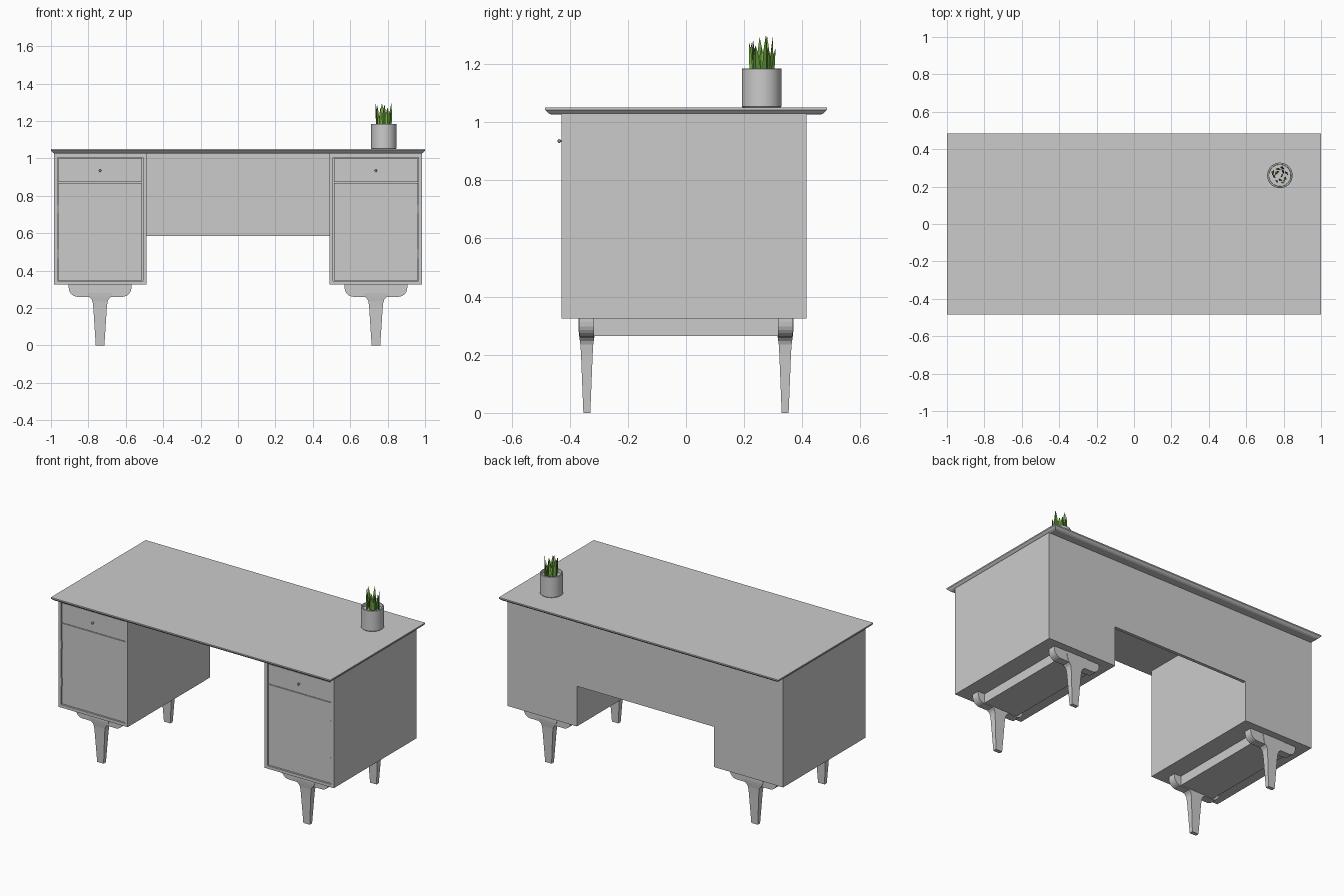
import bpy, bmesh, math, random
from mathutils import Vector

if "Cube" in bpy.data.objects:
    bpy.data.objects.remove(bpy.data.objects["Cube"])

random.seed(4)


def material(name, rgb):
    m = bpy.data.materials.new(name)
    m.diffuse_color = (*rgb, 1)
    m.use_nodes = True
    m.node_tree.nodes["Principled BSDF"].inputs["Base Color"].default_value = m.diffuse_color
    return m


GREY = material("plain grey", (0.6, 0.6, 0.6))
GREEN = material("leaf green", (0.20, 0.46, 0.06))
DARK = material("dark leaf green", (0.09, 0.25, 0.03))


def finish(name, bm, mat, smooth=False):
    bmesh.ops.recalc_face_normals(bm, faces=bm.faces)
    me = bpy.data.meshes.new(name)
    bm.to_mesh(me)
    bm.free()
    ob = bpy.data.objects.new(name, me)
    bpy.context.collection.objects.link(ob)
    me.materials.append(mat)
    if smooth:
        bpy.ops.object.select_all(action='DESELECT')
        ob.select_set(True)
        bpy.context.view_layer.objects.active = ob
        bpy.ops.object.shade_smooth_by_angle(angle=math.radians(35))
    return ob


def loft(name, rings, mat, smooth=False):
    """Skin a stack of point rings and cap both ends."""
    bm = bmesh.new()
    vs = [[bm.verts.new(p) for p in r] for r in rings]
    n = len(vs[0])
    for a, b in zip(vs, vs[1:]):
        for i in range(n):
            j = (i + 1) % n
            bm.faces.new((a[i], a[j], b[j], b[i]))
    bm.faces.new(vs[0])
    bm.faces.new(vs[-1])
    return finish(name, bm, mat, smooth)


def rect(x, y, z, hx, hy):
    return [(x - hx, y - hy, z), (x + hx, y - hy, z), (x + hx, y + hy, z), (x - hx, y + hy, z)]


def box(name, x0, x1, y0, y1, z0, z1):
    cx, cy, hx, hy = (x0 + x1) / 2, (y0 + y1) / 2, abs(x1 - x0) / 2, (y1 - y0) / 2
    return loft(name, [rect(cx, cy, z0, hx, hy), rect(cx, cy, z1, hx, hy)], GREY)


def lathe(name, profile, cx, cy, n=32):
    rings = [[(cx + r * math.cos(2 * math.pi * i / n), cy + r * math.sin(2 * math.pi * i / n), z)
              for i in range(n)] for r, z in profile]
    return loft(name, rings, GREY, True)


# Table top with its underside edge cut back
loft("table_top", [rect(0, 0, z, 1 - i, 0.485 - i) for z, i in
                   ((1.026, 0.02), (1.031, 0.011), (1.042, 0.0), (1.05, 0.0))], GREY)

# Modesty panel between the pedestals
box("back_panel", -0.49, 0.49, 0.395, 0.415, 0.585, 1.03)

Y0, Y1 = -0.428, 0.415
for s, side in ((-1, "left"), (1, "right")):
    c = s * 0.7375
    # Pedestal case boards
    box(side + "_inner_side", c - 0.2475, c - 0.2285, Y0, Y1, 0.325, 1.03)
    box(side + "_outer_side", c + 0.2285, c + 0.2475, Y0, Y1, 0.325, 1.03)
    box(side + "_case_bottom", c - 0.2285, c + 0.2285, Y0, Y1, 0.325, 0.344)
    box(side + "_case_top", c - 0.2285, c + 0.2285, Y0, Y1, 1.004, 1.03)
    box(side + "_case_back", c - 0.2285, c + 0.2285, Y1 - 0.02, Y1, 0.344, 1.004)
    # Drawer and door fronts
    box(side + "_drawer", c - 0.224, c + 0.224, Y0 + 0.005, 0.3, 0.873, 1.0)
    box(side + "_door", c - 0.224, c + 0.224, Y0 + 0.005, Y0 + 0.025, 0.348, 0.869)
    # Round drawer knob
    knob = [[(c + r * math.cos(math.tau * i / 16), y, 0.935 + r * math.sin(math.tau * i / 16))
             for i in range(16)] for r, y in
            ((0.004, Y0 + 0.006), (0.004, -0.432), (0.007, -0.434), (0.007, -0.438), (0.004, -0.441))]
    loft(side + "_knob", knob, GREY, True)
    # Door hinges on the outer edge
    for z in (0.49, 0.73):
        lathe(side + "_hinge", [(0.004, z - 0.025), (0.004, z + 0.025)], c + s * 0.226, Y0 + 0.004, 8)
    # Rail under the case joining the front and back legs
    box(side + "_rail", c - 0.12, c + 0.12, -0.32, 0.32, 0.265, 0.325)

    for y, end in ((-0.341, "front"), (0.341, "back")):
        # Rounded bracket, extruded along y
        half = [(0.168, 0.325), (0.168, 0.312)]
        half += [(0.118 + 0.05 * math.cos(a), 0.31 - 0.05 * math.sin(a))
                 for a in [math.pi / 2 * k / 6 for k in range(1, 7)]]
        prof = half + [(-x, z) for x, z in reversed(half)]
        loft(f"{side}_{end}_bracket",
             [[(c + x, y + d, z) for x, z in prof] for d in (-0.025, 0.025)], GREY)
        # Tapered leg with a flared head
        loft(f"{side}_{end}_leg", [rect(c, y, z, hx, hy) for z, hx, hy in (
            (0, 0.023, 0.012), (0.20, 0.036, 0.020), (0.235, 0.040, 0.022), (0.248, 0.046, 0.024),
            (0.262, 0.060, 0.026), (0.28, 0.069, 0.028), (0.30, 0.073, 0.028),
            (0.325, 0.075, 0.028))], GREY)

# Hollow plant pot
PX, PY = 0.78, 0.26
lathe("plant_pot", [(0.064, 1.05), (0.068, 1.054), (0.068, 1.183), (0.066, 1.185), (0.059, 1.185),
                    (0.058, 1.183), (0.058, 1.165)], PX, PY, 40)


# Upright pointed leaves with a folded section
def leaf(i, bx, by, tip, ang, lean, w):
    side = Vector((math.cos(ang), math.sin(ang), 0))
    out = Vector((-math.sin(ang), math.cos(ang), 0))
    away = Vector((bx, by, 0)).normalized()
    rings = []
    for t, k in ((0, 0.75), (0.3, 1), (0.55, 0.9), (0.8, 0.5), (1, 0.04)):
        p = Vector((PX + bx, PY + by, 1.15 + (tip - 1.15) * t)) + away * lean * t * t
        rings.append([p - side * w * k, p - out * w * 0.55 * k,
                      p + side * w * k, p + out * w * 0.25 * k])
    loft(f"leaf_{i}", rings, DARK if i % 3 == 2 else GREEN, True)


for i in range(12):
    a = i * 2.4
    r = 0.010 + 0.030 * math.sqrt(i / 11)
    leaf(i, r * math.cos(a), r * math.sin(a), random.uniform(1.245, 1.30),
         a + math.pi / 2 + random.uniform(-0.5, 0.5), random.uniform(0.002, 0.012),
         random.uniform(0.011, 0.015))
